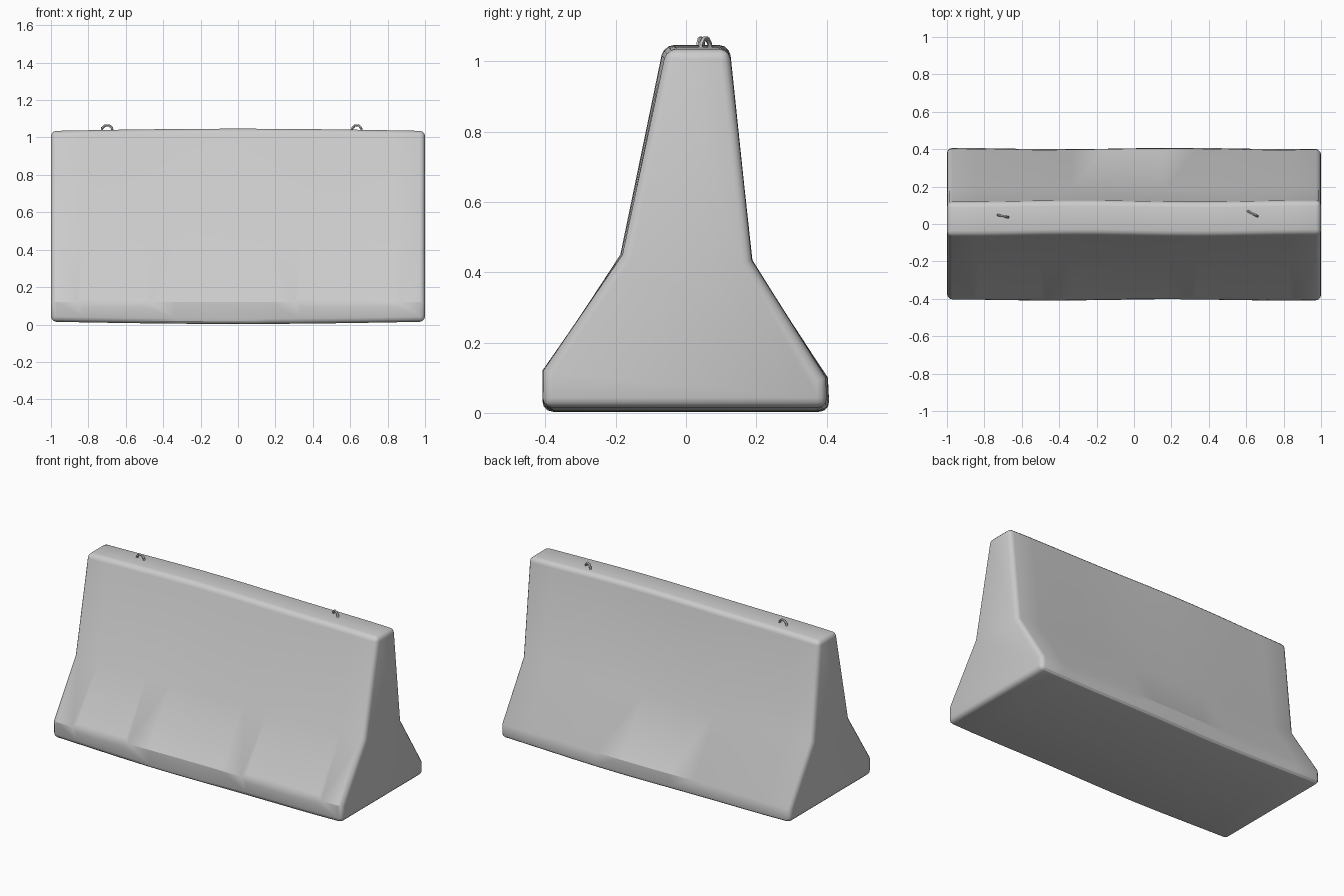
import bpy, bmesh, math
from mathutils import Vector

if "Cube" in bpy.data.objects:
    bpy.data.objects.remove(bpy.data.objects["Cube"], do_unlink=True)


def make_material(name, rgb):
    mat = bpy.data.materials.new(name)
    mat.use_nodes = True
    mat.diffuse_color = (*rgb, 1)
    mat.node_tree.nodes["Principled BSDF"].inputs["Base Color"].default_value = (*rgb, 1)
    return mat


concrete = make_material("concrete_grey", (0.6, 0.6, 0.6))


def add_object(name, bm):
    bmesh.ops.recalc_face_normals(bm, faces=bm.faces)
    mesh = bpy.data.meshes.new(name)
    bm.to_mesh(mesh)
    bm.free()
    mesh.materials.append(concrete)
    obj = bpy.data.objects.new(name, mesh)
    bpy.context.collection.objects.link(obj)
    bpy.ops.object.select_all(action="DESELECT")
    obj.select_set(True)
    bpy.context.view_layer.objects.active = obj
    return obj


# Barrier body: flared cross-section (y, z) swept along x, slightly bowed
profile = [(-0.405, 0.015), (-0.405, 0.12), (-0.183, 0.45), (-0.06, 1.035),
           (0.12, 1.035), (0.185, 0.435), (0.4, 0.1), (0.405, 0.015)]
segments = 12
bm = bmesh.new()
rings = []
for i in range(segments + 1):
    x = -1 + 2 * i / segments
    bow = 0.012 * math.cos(x * math.pi / 2)
    ring = []
    for y, z in profile:
        lift = bow if z > 1 else -bow if z < 0.05 else 0
        ripple = 0.004 * math.sin(5 * x + 9 * z)
        ring.append(bm.verts.new((x, y + ripple, z + lift)))
    rings.append(ring)
for a, b in zip(rings, rings[1:]):
    for j in range(len(profile)):
        k = (j + 1) % len(profile)
        bm.faces.new((a[j], a[k], b[k], b[j]))
bm.faces.new(rings[0])
bm.faces.new(rings[-1])
body = add_object("barrier_body", bm)

# Worn, rounded edges
bevel = body.modifiers.new("worn_edges", "BEVEL")
bevel.width = 0.028
bevel.segments = 3
bevel.limit_method = "ANGLE"
bevel.angle_limit = math.radians(35)
bpy.ops.object.modifier_apply(modifier=bevel.name)
bpy.ops.object.shade_smooth_by_angle(angle=math.radians(30))


# Lifting loops: bent bars standing on the top
def lifting_loop(name, x, y, turn):
    bm = bmesh.new()
    across = Vector((math.cos(turn), math.sin(turn), 0))
    side = Vector((-across.y, across.x, 0))
    up = Vector((0, 0, 1))
    path = [(-0.03, 0), (-0.027, 0.03), (-0.012, 0.044),
            (0.012, 0.044), (0.027, 0.03), (0.03, 0)]
    rings = []
    for s, h in path:
        outward = (across * s + up * h * 0.7).normalized()
        centre = Vector((x, y, 1.02)) + across * s + up * h
        rings.append([bm.verts.new(centre + 0.007 * (
            outward * math.cos(t * math.tau / 6) + side * math.sin(t * math.tau / 6)))
            for t in range(6)])
    for a, b in zip(rings, rings[1:]):
        for j in range(6):
            k = (j + 1) % 6
            bm.faces.new((a[j], a[k], b[k], b[j]))
    bm.faces.new(rings[0])
    bm.faces.new(rings[-1])
    add_object(name, bm)
    bpy.ops.object.shade_smooth_by_angle(angle=math.radians(40))


lifting_loop("right_lifting_loop", -0.7, 0.042, math.radians(-12))
lifting_loop("left_lifting_loop", 0.635, 0.055, math.radians(-28))
